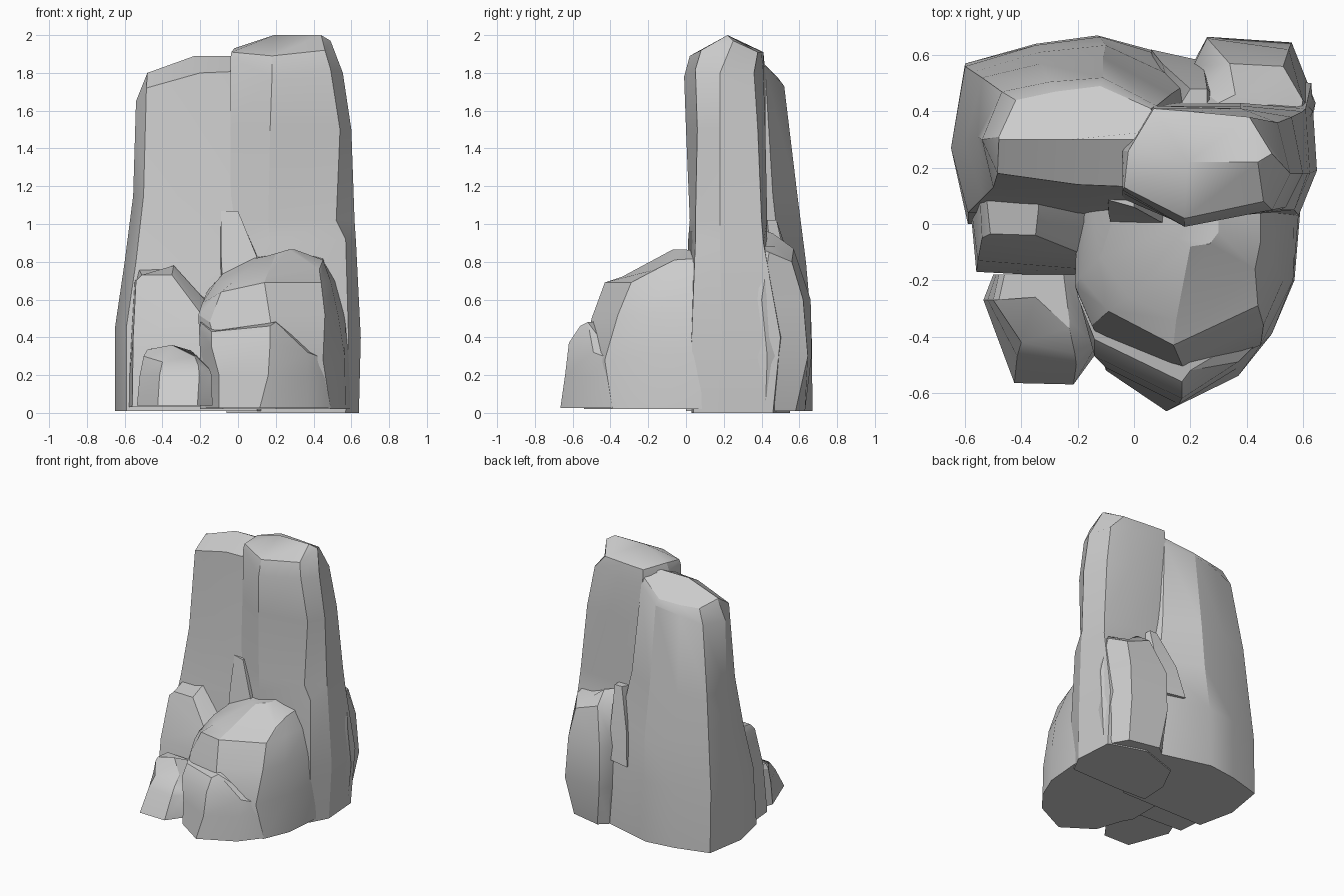
import bpy, bmesh, math


def ring(z, *pts):
    """Outline of (x, y) or (x, y, z) points; z fills in when missing."""
    return [(p[0], p[1], p[2] if len(p) > 2 else z) for p in pts]


def rock(name, *rings):
    """Skin stacked outlines into a closed faceted rock."""
    bm = bmesh.new()
    loops = [[bm.verts.new(p) for p in r] for r in rings]
    n = len(loops[0])
    for low, high in zip(loops, loops[1:]):
        for i in range(n):
            j = (i + 1) % n
            bm.faces.new((low[i], low[j], high[j], high[i]))
    bm.faces.new(list(reversed(loops[0])))
    bm.faces.new(loops[-1])
    bmesh.ops.remove_doubles(bm, verts=bm.verts, dist=0.001)
    bmesh.ops.recalc_face_normals(bm, faces=bm.faces)
    me = bpy.data.meshes.new(name)
    bm.to_mesh(me)
    bm.free()
    ob = bpy.data.objects.new(name, me)
    bpy.context.collection.objects.link(ob)
    bpy.ops.object.select_all(action='DESELECT')
    ob.select_set(True)
    bpy.context.view_layer.objects.active = ob
    bpy.ops.object.shade_smooth_by_angle(angle=math.radians(25))
    return ob


# tall left column with a sloping top and a notch behind
rock("left_column",
     ring(0.01, (.1, .0), (-.2, .0), (-.59, .0), (-.65, .27), (-.6, .57), (-.35, .64), (-.13, .67), (.24, .57), (.3, .3)),
     ring(0.46, (.1, .02), (-.2, .02), (-.59, .04), (-.65, .27), (-.6, .56), (-.35, .635), (-.12, .665), (.23, .56), (.3, .3)),
     ring(0.8, (.08, .05), (-.2, .06), (-.54, .09), (-.60, .29), (-.57, .54), (-.34, .61), (-.1, .635), (.19, .5), (.3, .3)),
     ring(1.15, (.06, .09), (-.2, .1), (-.50, .13), (-.555, .31), (-.54, .52), (-.33, .57), (-.11, .59), (.13, .46), (.2, .3)),
     ring(1.7, (.05, .13, 1.81), (-.2, .14, 1.8), (-.485, .18, 1.72), (-.54, .3, 1.65),
          (-.47, .47, 1.66), (-.3, .505, 1.7), (-.11, .52, 1.73), (.08, .42, 1.8), (.1, .3, 1.8)),
     ring(1.8, (.05, .3, 1.89), (-.23, .3, 1.89), (-.48, .3, 1.8), (-.48, .31, 1.8),
          (-.42, .44, 1.76), (-.28, .47, 1.76), (-.12, .49, 1.77), (.06, .41, 1.85), (.08, .33, 1.88)))

# tallest right column with a ridge on top and a flared foot
a, b = (.19, .22, 2.0), (.44, .22, 2.0)
rock("right_column",
     ring(0.0, (-.06, .04), (.18, .03), (.57, .04), (.64, .17), (.62, .46), (.35, .55), (.05, .45), (-.05, .25)),
     ring(0.4, (-.05, .06), (.18, .01), (.585, .03), (.65, .19), (.63, .5), (.36, .54), (.07, .45), (-.05, .25)),
     ring(0.9, (-.04, .09), (.17, .01), (.57, .05, .92), (.625, .18), (.61, .41), (.38, .43), (.08, .43), (-.04, .25)),
     ring(1.02, (-.04, .09), (.16, .02), (.52, .05), (.617, .18), (.6, .4), (.38, .43), (.08, .43), (-.04, .25)),
     ring(1.5, (-.04, .11), (.17, .0), (.54, .06), (.6, .18), (.56, .38), (.38, .42), (.08, .42), (-.04, .26)),
     ring(1.8, (-.04, .12, 1.88), (.18, -.01, 1.78), (.49, .05, 1.82), (.555, .18), (.51, .36), (.38, .41), (.07, .42), (-.04, .26, 1.88)),
     ring(1.91, (-.035, .13, 1.91), (.18, .02, 1.89), (.46, .08, 1.92), (.49, .25, 1.97),
          (.41, .38), (.2, .4), (.07, .41), (-.02, .26, 1.93)),
     ring(2.0, a, a, b, b, b, a, a, a))

# pointed half-height slab behind the right column
rock("back_slab",
     ring(0.01, (.2, .35), (.24, .58), (.3, .63), (.53, .58), (.62, .42), (.6, .3)),
     ring(0.3, (.2, .35), (.22, .59), (.26, .665), (.56, .645), (.645, .43), (.62, .3)),
     ring(0.6, (.2, .35), (.21, .56), (.26, .66), (.55, .62), (.635, .4), (.6, .3)),
     ring(0.85, (.26, .38, .92), (.25, .47, .86), (.34, .57, .87), (.53, .56, .8), (.6, .44, .85), (.58, .32, .9)),
     ring(0.9, (.3, .38, .96), (.3, .43, .96), (.36, .46, .95), (.45, .48, .88), (.58, .42, .88), (.55, .32, .9)))

# thin splinter in the rear crack
rock("back_shard",
     ring(0.5, (.1, .4), (.28, .46), (.24, .58), (.06, .62)),
     ring(0.75, (.12, .4), (.28, .46), (.25, .54), (.1, .57)),
     ring(1.02, (.15, .4), (.26, .43), (.26, .48), (.2, .48)))

# big front boulder
rock("front_boulder",
     ring(0.02, (-.2, .1), (-.2, -.25), (-.08, -.46), (.2, -.54), (.49, -.39), (.57, -.2), (.595, .1)),
     ring(0.3, (-.2, .1), (-.2, -.25), (-.1, -.45), (.2, -.54), (.45, -.43, .28), (.565, -.2), (.59, .1)),
     ring(0.52, (-.2, .1), (-.21, -.22), (-.15, -.36, .48), (.17, -.5, .5), (.46, -.36), (.53, -.2), (.57, .1)),
     ring(0.7, (-.16, .1, .65), (-.19, -.19, .58), (-.09, -.31, .64), (.14, -.43, .69), (.44, -.29, .69), (.49, -.13), (.52, .1)),
     ring(0.8, (-.05, .1, .77), (-.12, -.12, .69), (-.02, -.26, .7), (.15, -.34, .72), (.43, -.16, .76), (.45, -.06, .81), (.45, .1, .82)),
     ring(0.85, (.05, .1, .82), (.1, -.03, .82), (.15, -.05, .83), (.2, -.08, .84), (.27, -.07, .865), (.3, -.03, .865), (.3, .1, .86)))

# low ledge stepping out of the boulder
rock("front_ledge",
     ring(0.025, (-.2, -.22), (-.1, -.52), (.115, -.665), (.37, -.54), (.49, -.39), (.2, -.2)),
     ring(0.2, (-.2, -.24, .3), (-.1, -.51), (.16, -.64, .2), (.37, -.51, .2), (.465, -.41, .2), (.2, -.2)),
     ring(0.36, (-.2, -.25, .44), (-.14, -.47, .35), (.17, -.62, .37), (.37, -.49, .32), (.45, -.41, .29), (.2, -.2, .42)),
     ring(0.47, (-.2, -.26, .48), (-.14, -.41, .43), (.17, -.56, .46), (.2, -.52, .48), (.4, -.4, .32), (.2, -.3, .5)))

# broken block against the left column
rock("left_block",
     ring(0.03, (-.59, .15), (-.56, -.17), (-.18, -.19), (-.12, -.02), (-.05, .15)),
     ring(0.4, (-.57, .15), (-.555, -.13), (-.18, -.16), (-.13, -.02), (-.07, .15)),
     ring(0.7, (-.55, .15), (-.54, -.05), (-.2, -.1, .53), (-.15, .0, .57), (-.1, .15, .6)),
     ring(0.77, (-.53, .15), (-.51, -.035, .73), (-.35, -.04, .73), (-.34, .05, .78), (-.34, .15, .78)))

# small loose stone at the front left
rock("small_stone",
     ring(0.04, (-.5, -.18), (-.535, -.27), (-.425, -.565), (-.215, -.57), (-.135, -.46), (-.18, -.18)),
     ring(0.2, (-.49, -.18), (-.52, -.27), (-.415, -.47), (-.205, -.5), (-.14, -.44), (-.17, -.18)),
     ring(0.27, (-.48, -.18, .32), (-.5, -.27, .3), (-.4, -.42), (-.21, -.46, .25), (-.15, -.42, .23), (-.18, -.18, .27)),
     ring(0.35, (-.46, -.18, .34), (-.48, -.27, .335), (-.35, -.26, .36), (-.23, -.37, .3), (-.23, -.34, .31), (-.25, -.18, .33)))

# thin shard in the crack between the front of the columns
rock("front_shard",
     ring(0.65, (-.1, .12), (-.08, -.01), (.17, -.02), (.15, .12)),
     ring(0.85, (-.1, .12), (-.09, .035), (.09, .01), (.1, .12)),
     ring(1.07, (-.1, .12), (-.09, .085), (.0, .06), (.0, .12)))
